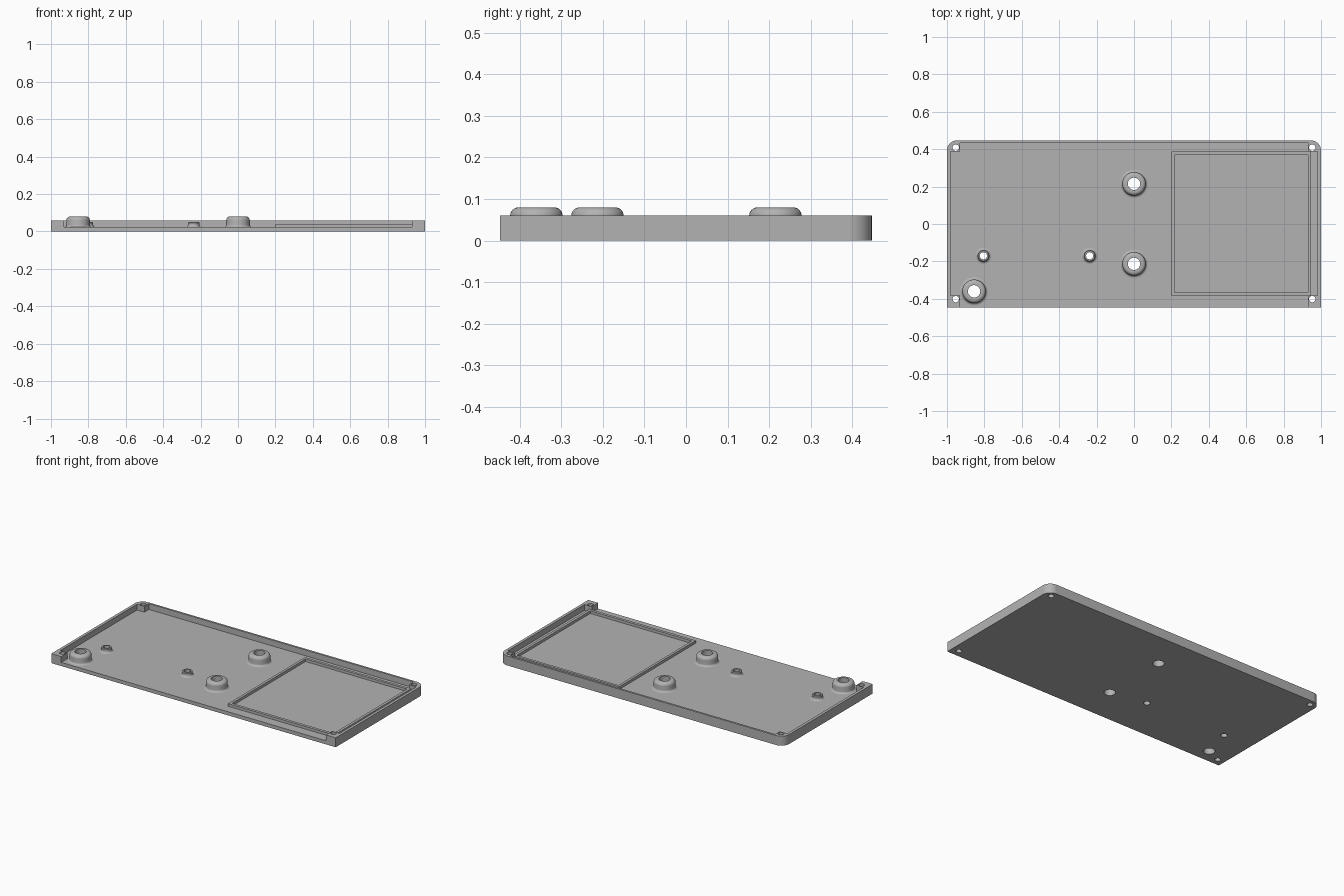
import bpy, bmesh, math

if "Cube" in bpy.data.objects:
    bpy.data.objects.remove(bpy.data.objects["Cube"])

grey = bpy.data.materials.new("plain grey")
grey.diffuse_color = (0.45, 0.45, 0.45, 1)
grey.use_nodes = True
grey.node_tree.nodes["Principled BSDF"].inputs["Base Color"].default_value = grey.diffuse_color

FLOOR, RIM, FRAME_TOP = 0.023, 0.06, 0.04
FRONT, BACK = -0.447, 0.447


def add_object(name, bm):
    bmesh.ops.recalc_face_normals(bm, faces=bm.faces)
    mesh = bpy.data.meshes.new(name)
    bm.to_mesh(mesh)
    bm.free()
    mesh.materials.append(grey)
    ob = bpy.data.objects.new(name, mesh)
    bpy.context.collection.objects.link(ob)
    return ob


def prism(name, outline, z0, z1):
    bm = bmesh.new()
    face = bm.faces.new([bm.verts.new((x, y, z0)) for x, y in outline])
    top = bmesh.ops.extrude_face_region(bm, geom=[face])["geom"]
    bmesh.ops.translate(bm, vec=(0, 0, z1 - z0),
                        verts=[v for v in top if isinstance(v, bmesh.types.BMVert)])
    return add_object(name, bm)


def lathe(name, profile, centre, steps=48):
    """Revolve a closed (radius, z) profile into a ring."""
    bm = bmesh.new()
    rings = []
    for i in range(steps):
        a = 2 * math.pi * i / steps
        rings.append([bm.verts.new((centre[0] + r * math.cos(a),
                                    centre[1] + r * math.sin(a), z)) for r, z in profile])
    n = len(profile)
    for i in range(steps):
        p, q = rings[i], rings[(i + 1) % steps]
        for j in range(n):
            k = (j + 1) % n
            bm.faces.new((p[j], q[j], q[k], p[k]))
    return add_object(name, bm)


def arc(cx, cy, r, a0, a1, steps):
    return [(cx + r * math.cos(math.radians(a0 + (a1 - a0) * i / steps)),
             cy + r * math.sin(math.radians(a0 + (a1 - a0) * i / steps)))
            for i in range(steps + 1)]


def circle(cx, cy, r):
    return arc(cx, cy, r, 0, 360, 48)[:-1]


def cut(target, cutter):
    cutter.hide_render = True
    cutter.hide_viewport = True
    cutter.display_type = 'WIRE'
    m = target.modifiers.new("cut", 'BOOLEAN')
    m.operation, m.solver, m.object = 'DIFFERENCE', 'EXACT', cutter


def smooth(ob):
    bpy.ops.object.select_all(action='DESELECT')
    ob.select_set(True)
    bpy.context.view_layer.objects.active = ob
    bpy.ops.object.shade_smooth_by_angle(angle=math.radians(35))


# Tray: square front corners, rounded back corners
R = 0.055
tray = prism("tray", [(-1, FRONT), (1, FRONT)]
             + arc(1 - R, BACK - R, R, 0, 90, 12)
             + arc(-1 + R, BACK - R, R, 90, 180, 12), 0, RIM)

# Cavity leaves thin walls and four corner blocks, open along the front
half = [(0.93, -0.6), (0.93, -0.383), (0.982, -0.383),
        (0.982, 0.388), (0.93, 0.388), (0.93, 0.434)]
cut(tray, prism("cavity_cutter", half + [(-x, y) for x, y in reversed(half)], FLOOR, 0.2))

# Corner screw holes
for x in (-0.953, 0.953):
    for y in (-0.402, 0.408):
        cut(tray, prism("screw_hole_cutter", circle(x, y, 0.017), -0.1, 0.2))

# Large bosses with rounded tops and filleted feet
large = ([(0.033, FLOOR - 0.003), (0.076, FLOOR - 0.003)]
         + arc(0.076, FLOOR + 0.013, 0.013, 270, 180, 6)
         + arc(0.043, 0.06, 0.02, 0, 90, 8) + [(0.033, 0.08)])
# Small bosses
small = ([(0.019, FLOOR - 0.003), (0.044, FLOOR - 0.003)]
         + arc(0.044, FLOOR + 0.013, 0.013, 270, 180, 6)
         + [(0.031, 0.046), (0.027, 0.05), (0.019, 0.05)])
for name, profile, spots in (
        ("large_boss", large, [(0, 0.215), (0, -0.213), (-0.855, -0.36)]),
        ("small_boss", small, [(-0.805, -0.17), (-0.237, -0.17)])):
    for spot in spots:
        smooth(lathe(name, profile, spot))
        cut(tray, prism(name + "_hole_cutter", circle(*spot, profile[0][0]), -0.1, 0.2))

# Raised rectangular frame on the floor
frame = prism("panel_frame", [(0.2, -0.385), (0.947, -0.385), (0.947, 0.387), (0.2, 0.387)],
              FLOOR - 0.003, FRAME_TOP)
cut(frame, prism("frame_cutter", [(0.216, -0.367), (0.93, -0.367), (0.93, 0.37), (0.216, 0.37)],
                 -0.1, 0.2))

smooth(tray)
